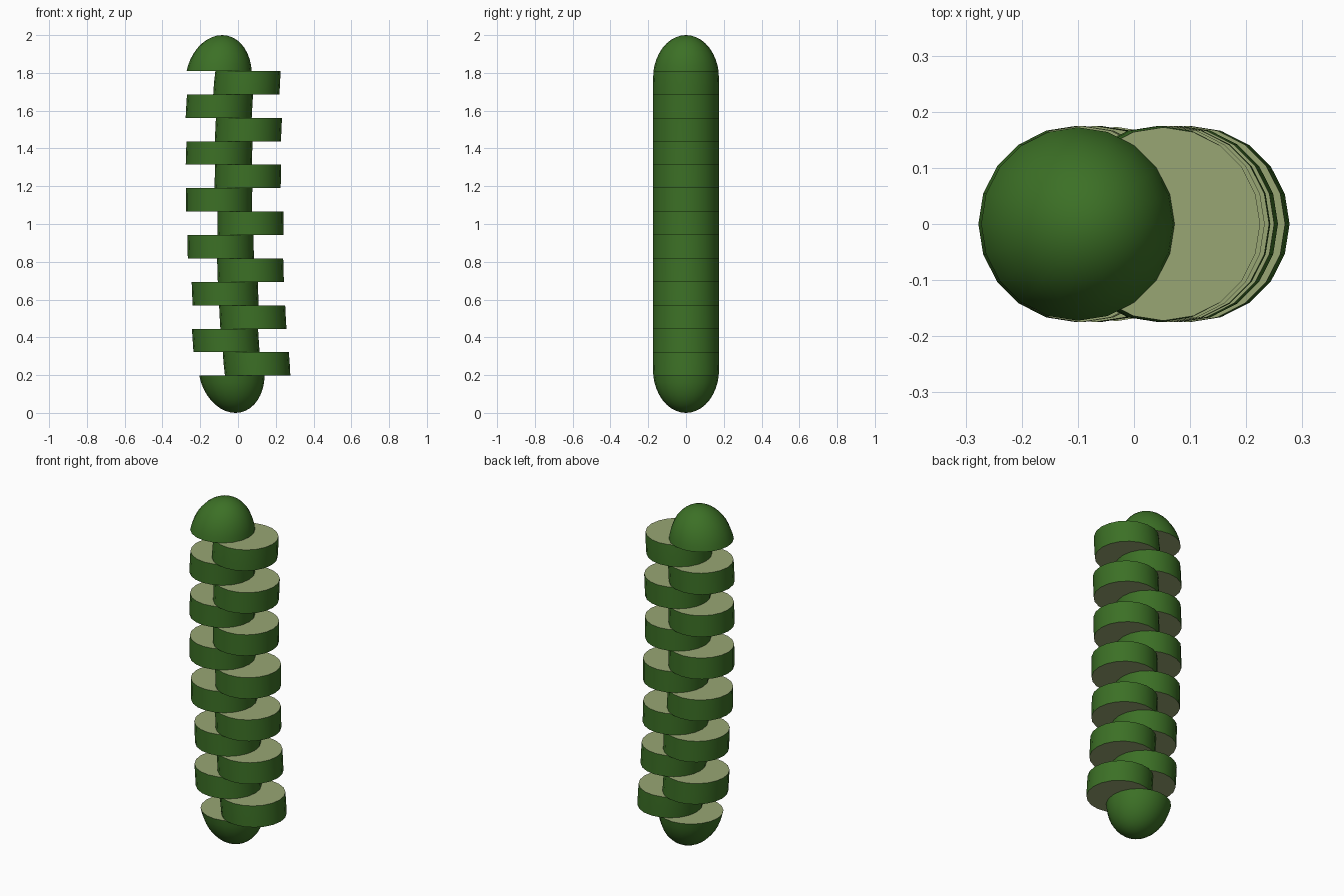
import bpy, bmesh, math

cube = bpy.data.objects.get("Cube")
if cube:
    bpy.data.objects.remove(cube, do_unlink=True)

SIDES = 20
RADIUS = 0.175
END_HEIGHT = 0.23            # vertical radius of the rounded ends
LOW_CUT, HIGH_CUT = 0.197, 1.81
# Sideways position of each slice, bottom to top
SHIFTS = [0.099, -0.065, 0.078, -0.068, 0.066, -0.092, 0.066,
          -0.10, 0.052, -0.10, 0.055, -0.099, 0.048]


def make_material(name, color):
    mat = bpy.data.materials.new(name)
    mat.use_nodes = True
    mat.diffuse_color = color
    bsdf = next(n for n in mat.node_tree.nodes if n.type == 'BSDF_PRINCIPLED')
    bsdf.inputs["Base Color"].default_value = color
    return mat


skin = make_material("green_skin", (0.045, 0.162, 0.019, 1))
flesh = make_material("pale_flesh", (0.314, 0.381, 0.174, 1))


def radius_at(z):
    """Straight body with rounded ends."""
    d = max(END_HEIGHT - z, z - (2 - END_HEIGHT), 0) / END_HEIGHT
    return RADIUS * math.sqrt(max(0, 1 - d * d))


def bend(z):
    """Gentle sideways bow of the whole body."""
    return 0.05 * (z - 1.05) ** 2


def make_part(name, heights, shift, anchor):
    """Stack of rings along the bowed body, flat-capped where it is cut."""
    bm = bmesh.new()
    rings = []
    for z in heights:
        x = shift + bend(z) - bend(anchor)
        r = radius_at(z)
        if r < 0.001:
            rings.append([bm.verts.new((x, 0, z))])
            continue
        angles = [math.tau * i / SIDES for i in range(SIDES)]
        rings.append([bm.verts.new((x + r * math.cos(a), r * math.sin(a), z))
                      for a in angles])
    for low, high in zip(rings, rings[1:]):
        for i in range(SIDES):
            j = (i + 1) % SIDES
            corners = [low[i % len(low)], low[j % len(low)],
                       high[j % len(high)], high[i % len(high)]]
            bm.faces.new(list(dict.fromkeys(corners)))
    for ring in (rings[0], rings[-1]):
        if len(ring) > 1:
            bm.faces.new(ring).material_index = 1
    bmesh.ops.recalc_face_normals(bm, faces=bm.faces)
    mesh = bpy.data.meshes.new(name)
    bm.to_mesh(mesh)
    bm.free()
    mesh.materials.append(skin)
    mesh.materials.append(flesh)
    obj = bpy.data.objects.new(name, mesh)
    bpy.context.collection.objects.link(obj)
    bpy.ops.object.select_all(action='DESELECT')
    obj.select_set(True)
    bpy.context.view_layer.objects.active = obj
    bpy.ops.object.shade_smooth_by_angle(angle=math.radians(35))


# Rounded end pieces, with ring heights evenly spaced by angle
start = math.asin((END_HEIGHT - LOW_CUT) / END_HEIGHT)
steps = 9
depths = [END_HEIGHT * (1 - math.sin(start + (math.pi / 2 - start) * k / steps))
          for k in range(steps + 1)]
make_part("bottom_end", depths[::-1], -0.032, LOW_CUT)
make_part("top_end", [HIGH_CUT] + [2 - d for d in depths[1:]], -0.10, HIGH_CUT)

# Alternating slices between the ends
thickness = (HIGH_CUT - LOW_CUT) / len(SHIFTS)
for n, shift in enumerate(SHIFTS):
    z = LOW_CUT + n * thickness
    make_part(f"slice_{n + 1}", [z, z + thickness / 2, z + thickness],
              shift, z + thickness / 2)
